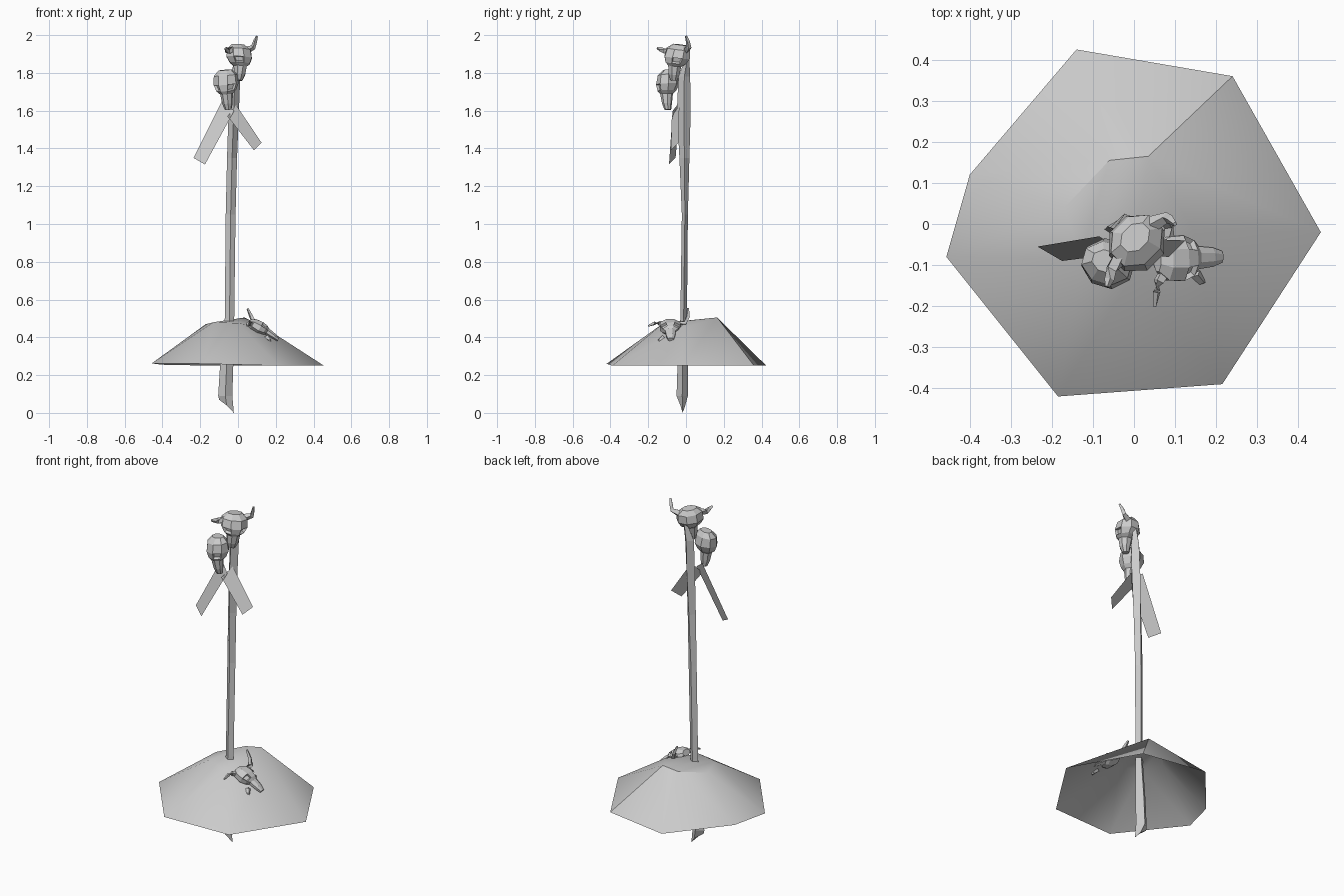
import bpy, bmesh, math
from mathutils import Vector

cube = bpy.data.objects.get("Cube")
if cube:
    bpy.data.objects.remove(cube, do_unlink=True)

grey = bpy.data.materials.new("plain_grey")
grey.use_nodes = True
grey.diffuse_color = (0.6, 0.6, 0.6, 1)
grey.node_tree.nodes["Principled BSDF"].inputs["Base Color"].default_value = (0.6, 0.6, 0.6, 1)


def finish(bm, name, smooth=None):
    mesh = bpy.data.meshes.new(name)
    bm.to_mesh(mesh)
    bm.free()
    mesh.materials.append(grey)
    obj = bpy.data.objects.new(name, mesh)
    bpy.context.collection.objects.link(obj)
    if smooth:
        bpy.ops.object.select_all(action='DESELECT')
        obj.select_set(True)
        bpy.context.view_layer.objects.active = obj
        bpy.ops.object.shade_smooth_by_angle(angle=math.radians(smooth))
    return obj


def loft(bm, rings):
    """Skin a list of equal-sized point rings and cap both ends."""
    loops = [[bm.verts.new(p) for p in ring] for ring in rings]
    n = len(loops[0])
    sides = []
    for a, b in zip(loops, loops[1:]):
        for i in range(n):
            j = (i + 1) % n
            sides.append(bm.faces.new((a[i], a[j], b[j], b[i])))
    bm.faces.new(loops[0][::-1])
    bm.faces.new(loops[-1])
    bmesh.ops.recalc_face_normals(bm, faces=bm.faces[:])
    return sides


def tube(name, path, radii, sides=4):
    """Tapered faceted tube through a few points."""
    pts = [Vector(p) for p in path]
    rings = []
    for i, (p, r) in enumerate(zip(pts, radii)):
        axis = (pts[min(i + 1, len(pts) - 1)] - pts[max(i - 1, 0)]).normalized()
        u = axis.cross(Vector((0.3, 1, 0.2))).normalized()
        v = axis.cross(u)
        rings.append([p + r * (u * math.cos(a) + v * math.sin(a))
                      for a in (math.tau * k / sides for k in range(sides))])
    bm = bmesh.new()
    loft(bm, rings)
    return finish(bm, name)


# Skull sections: distance from crown, half width, half depth, shift to the face
SECTIONS = [(0, .55, .45, -.15), (.13, .95, .85, -.05), (.36, 1, 1, 0), (.52, .78, .8, .1),
            (.6, .5, .55, .15), (.84, .42, .42, .15), (1, .26, .28, .1)]


def skull(name, crown, muzzle, face, width, depth):
    crown, muzzle = Vector(crown), Vector(muzzle)
    axis = muzzle - crown
    down = axis.normalized()
    side = down.cross(Vector(face)).normalized()
    front = side.cross(down)
    rings = []
    for t, w, d, shift in SECTIONS:
        mid = crown + axis * t + front * depth * shift
        rings.append([mid + side * width * w * math.cos(a) + front * depth * d * math.sin(a)
                      for a in (math.tau * (k + 0.5) / 8 for k in range(8))])
    bm = bmesh.new()
    sides = loft(bm, rings)
    # Eye sockets pushed in on both sides of the face
    sockets = [sides[2 * 8 + k] for k in (0, 2)]
    for f in sockets:
        normal = f.normal.copy()
        bmesh.ops.inset_region(bm, faces=[f], thickness=width * 0.1)
        bmesh.ops.translate(bm, verts=f.verts[:], vec=-normal * width * 0.2)
    return finish(bm, name)


# Mound: open shell around a base ring and an uneven top ring
base = [(-.457, -.08, .262), (-.185, -.42, .26), (.215, -.39, .25), (.455, -.02, .25),
        (.24, .36, .25), (-.14, .425, .25), (-.4, .12, .255)]
top = [(.035, .165, .505), (.145, -.015, .45), (.0, -.12, .475), (-.13, -.085, .48),
       (-.17, .04, .47), (-.06, .155, .49)]
bm = bmesh.new()
for p in base + top:
    bm.verts.new(p)
bmesh.ops.convex_hull(bm, input=bm.verts[:])
bm.normal_update()
under = [f for f in bm.faces if f.normal.z < -0.3]
bmesh.ops.delete(bm, geom=under, context='FACES')
finish(bm, "mound", 25)

# Post: height, then x and y limits of each slightly crooked section
sections = [(.09, -.105, -.03, -.05, .01), (.25, -.095, -.025, -.045, .01),
            (.5, -.07, -.02, -.03, .005), (1.05, -.065, -.013, -.022, .01),
            (1.35, -.058, -.005, -.035, .018), (1.6, -.05, .005, -.048, .025),
            (1.78, -.045, .012, -.04, .022), (1.87, -.015, .012, -.005, .018)]
rings = []
for z, x0, x1, y0, y1 in sections:
    xm, ym = (x0 + x1) / 2, (y0 + y1) / 2
    rings.append([(x0, ym, z), (xm, y0, z), (x1, ym, z), (xm, y1, z)])
# Slanted cut at the foot
rings.insert(0, [(-.1, -.02, .07), (-.06, -.03, .04), (-.022, -.018, 0), (-.05, -.005, .035)])
bm = bmesh.new()
loft(bm, rings)
finish(bm, "post")

# Cloth strips: single flat sheets
strips = {"right_strip": [(-.235, -.055, 1.35), (-.175, -.09, 1.315),
                          (-.02, -.07, 1.6), (-.085, -.03, 1.65)],
          "left_strip": [(.125, -.04, 1.43), (.085, -.08, 1.39),
                         (-.055, -.075, 1.57), (-.01, -.035, 1.63)]}
for name, corners in strips.items():
    bm = bmesh.new()
    bm.faces.new([bm.verts.new(p) for p in corners])
    finish(bm, name)

# Upper horned skull
skull("upper_skull", (.01, -.04, 1.95), (.0, -.06, 1.76), (.7, -.7, 0), .075, .07)
tube("upper_left_horn", [(.045, 0, 1.92), (.08, .015, 1.935), (.09, .01, 1.965), (.1, .0, 1.995)],
     [.02, .014, .011, .006])
tube("upper_right_horn", [(-.03, -.08, 1.92), (-.055, -.11, 1.915), (-.06, -.135, 1.925),
                          (-.065, -.153, 1.932)], [.02, .016, .012, .006])

# Lower hornless skull
skull("lower_skull", (-.07, -.1, 1.815), (-.05, -.09, 1.605), (-.3, -1, 0), .067, .062)

# Skull lying on the mound
skull("mound_skull", (.06, -.085, .485), (.21, -.08, .385), (.5, 0, .8), .06, .04)
tube("mound_left_horn", [(.085, -.05, .47), (.085, -.005, .475), (.07, .01, .51), (.05, .01, .553)],
     [.016, .013, .011, .006])
tube("mound_right_horn", [(.08, -.11, .465), (.06, -.14, .475), (.055, -.165, .475),
                          (.05, -.2, .46)], [.016, .013, .01, .005])
tube("mound_jaw_tooth", [(.15, -.12, .4), (.165, -.14, .385), (.17, -.14, .37)], [.014, .01, .006])
